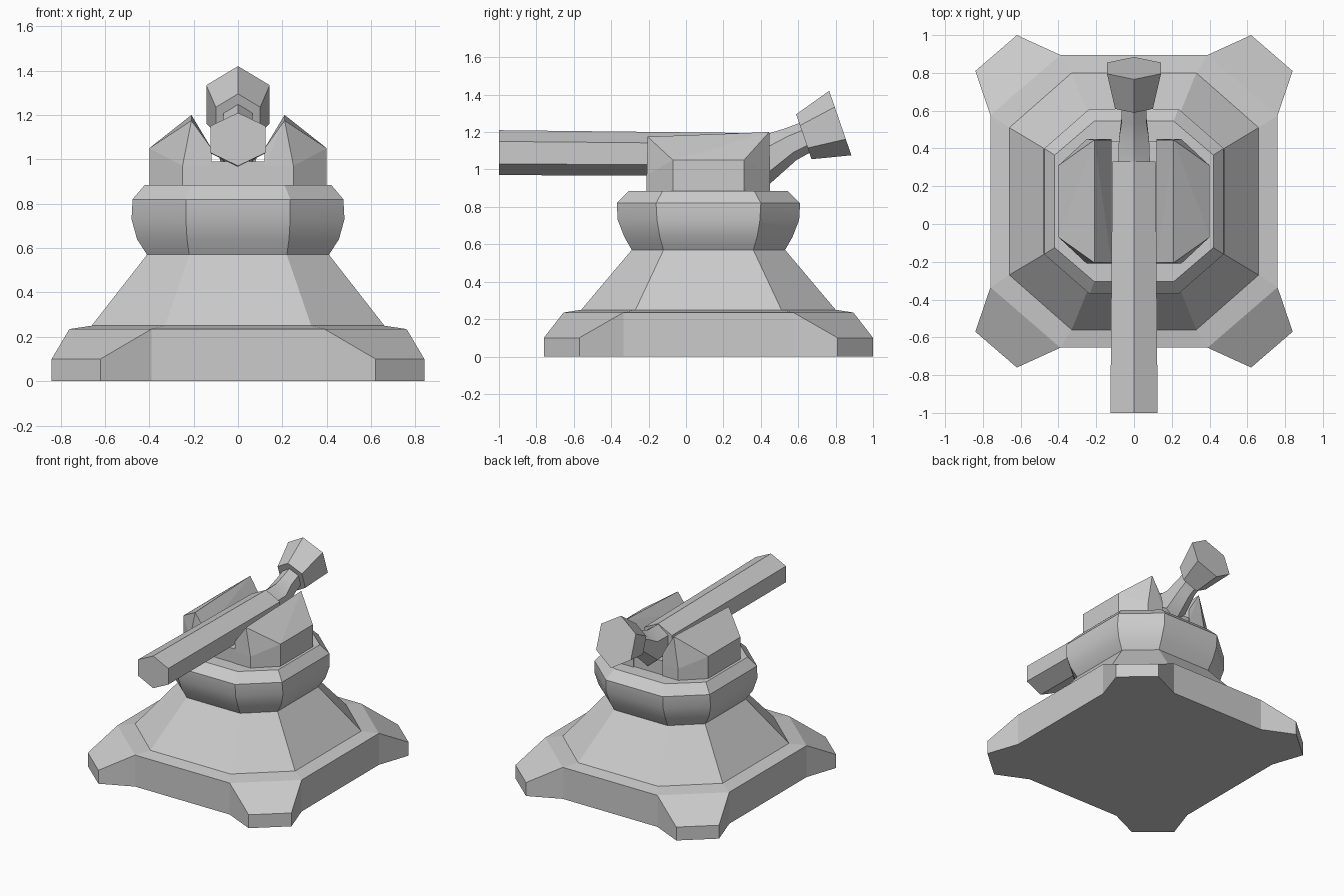
import bpy, bmesh
from math import sin, cos, pi, radians

if "Cube" in bpy.data.objects:
    bpy.data.objects.remove(bpy.data.objects["Cube"])

CY = 0.12  # the pedestal is centred slightly behind the origin


def finish(name, bm, smooth=None):
    bmesh.ops.recalc_face_normals(bm, faces=bm.faces)
    me = bpy.data.meshes.new(name)
    bm.to_mesh(me)
    bm.free()
    ob = bpy.data.objects.new(name, me)
    bpy.context.collection.objects.link(ob)
    if smooth:
        bpy.ops.object.select_all(action='DESELECT')
        ob.select_set(True)
        bpy.context.view_layer.objects.active = ob
        bpy.ops.object.shade_smooth_by_angle(angle=radians(smooth))
    return ob


def loft(name, rings, smooth=None):
    bm = bmesh.new()
    vs = [[bm.verts.new(p) for p in r] for r in rings]
    n = len(vs[0])
    for a, b in zip(vs, vs[1:]):
        for i in range(n):
            bm.faces.new((a[i], a[(i + 1) % n], b[(i + 1) % n], b[i]))
    bm.faces.new(vs[0])
    bm.faces.new(vs[-1])
    return finish(name, bm, smooth)


def octagon(z, ax, ay, cx, cy):
    q = [(ax, cy), (cx, ay), (-cx, ay), (-ax, cy),
         (-ax, -cy), (-cx, -ay), (cx, -ay), (ax, -cy)]
    return [(x, y + CY, z) for x, y in q]


def hexagon(y, z, rx, rz, tilt=0):
    # ring facing along y, a corner at the top, leaning back by tilt
    t = radians(tilt)
    out = []
    for i in range(6):
        a = i * pi / 3
        h = rz * cos(a)
        out.append((rx * sin(a) / sin(pi / 3), y - h * sin(t), z + h * cos(t)))
    return out


def hull(name, pts):
    bm = bmesh.new()
    for p in pts:
        bm.verts.new(p)
    bmesh.ops.convex_hull(bm, input=bm.verts)
    bmesh.ops.dissolve_limit(bm, angle_limit=radians(1), verts=bm.verts, edges=bm.edges)
    return finish(name, bm)


# plinth with four sloping corner feet
bm = bmesh.new()
foot = [(.76, .455, .235), (.84, .69, .10), (.62, .88, .10), (.39, .775, .235)]
rim = [(.66, .39, .25), (.33, .68, .25)]
low, up, top = [], [], []
for sx, sy in ((1, 1), (-1, 1), (-1, -1), (1, -1)):
    step = 1 if sx * sy > 0 else -1
    low += [bm.verts.new((sx * x, sy * y + CY, 0)) for x, y, z in foot[::step]]
    up += [bm.verts.new((sx * x, sy * y + CY, z)) for x, y, z in foot[::step]]
    top += [bm.verts.new((sx * x, sy * y + CY, z)) for x, y, z in rim[::step]]
for i in range(16):
    j = (i + 1) % 16
    bm.faces.new((low[i], low[j], up[j], up[i]))
for k in range(4):
    u = up[4 * k:4 * k + 4]
    bm.faces.new(u)
    bm.faces.new((u[0], u[3], top[2 * k + 1], top[2 * k]))
    bm.faces.new((u[3], up[(4 * k + 4) % 16], top[(2 * k + 2) % 8], top[2 * k + 1]))
bm.faces.new(low)
bm.faces.new(top)
finish("plinth", bm)

# tapered pedestal and flared collar
loft("pedestal", [octagon(.25, .66, .68, .33, .39), octagon(.57, .41, .41, .22, .24)])
loft("collar", [octagon(.57, .41, .41, .22, .24),
                octagon(.64, .455, .45, .23, .26),
                octagon(.73, .48, .485, .235, .275),
                octagon(.82, .475, .49, .235, .28),
                octagon(.885, .42, .425, .21, .245)], 25)

# two ridged cheek blocks holding the barrel
for s, side in ((-1, "left"), (1, "right")):
    pts = []
    for e, ridge in ((-1, 1.175), (1, 1.2)):
        for x, d, z in ((.12, .33, .97), (.25, .33, .97), (.40, .19, 1.05)):
            pts += [(s * x, CY + e * d, .88), (s * x, CY + e * d, z)]
        pts += [(s * .21, CY + e * .325, ridge), (s * .12, CY + e * .325, 1.05)]
    hull(side + "_cheek", pts)

# cradle under the barrel
hull("cradle", [(x, y, z) for x in (-.12, .12) for y in (-.205, .44) for z in (.88, .99)])

# six-sided barrel
loft("barrel", [hexagon(-1, 1.09, .125, .12), hexagon(.33, 1.08, .115, .115)])

# tail neck and flared end piece
loft("neck", [hexagon(.31, 1.07, .085, .12), hexagon(.45, 1.06, .08, .135, 0),
              hexagon(.56, 1.135, .065, .09, 20), hexagon(.68, 1.19, .065, .08, 20)], 50)
loft("tail_cup", [hexagon(.63, 1.175, .10, .127, 19), hexagon(.825, 1.248, .143, .182, 19)])
